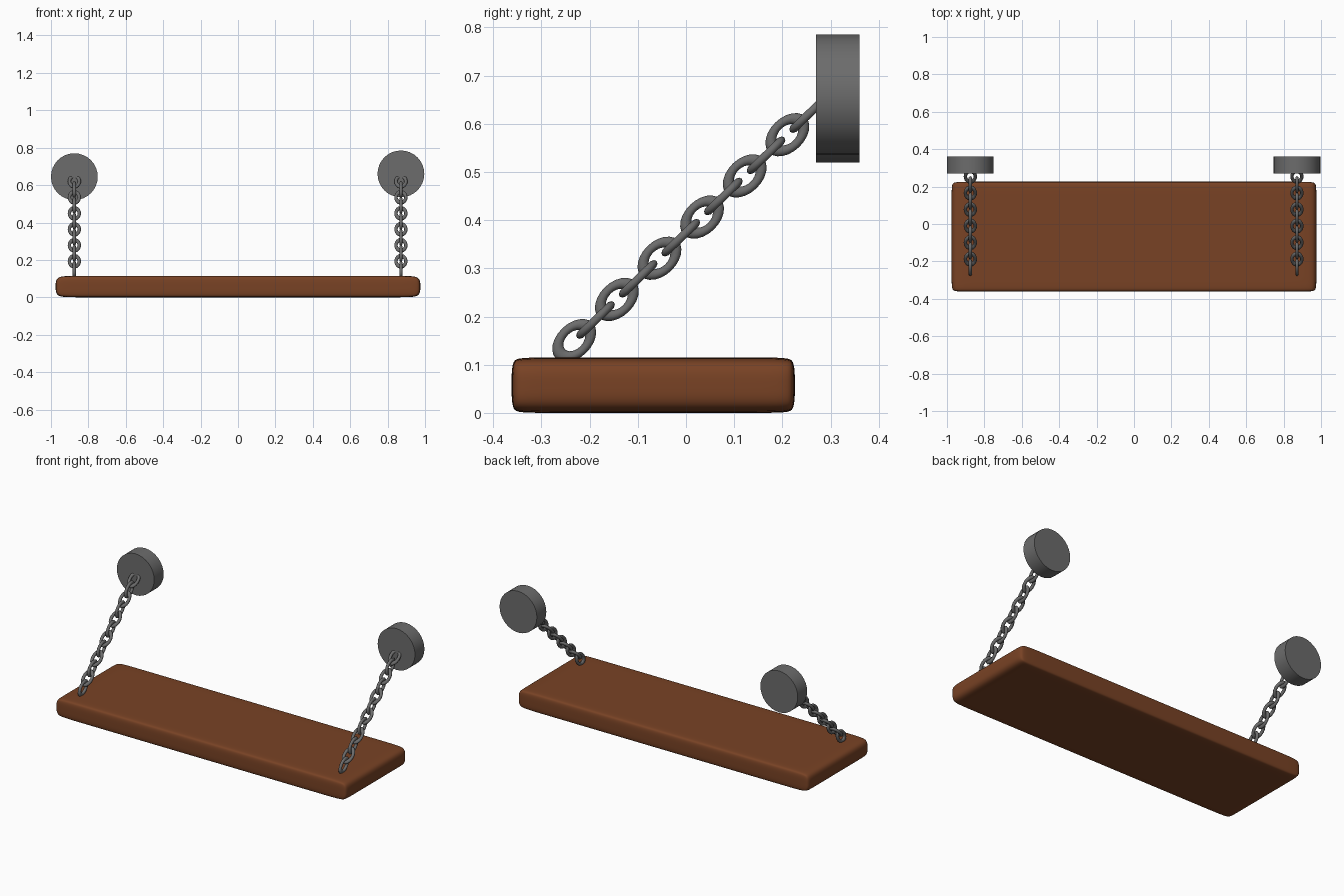
import bpy, bmesh, math
from mathutils import Matrix, Vector

if "Cube" in bpy.data.objects:
    bpy.data.objects.remove(bpy.data.objects["Cube"])


def material(name, rgb):
    m = bpy.data.materials.new(name)
    m.diffuse_color = (*rgb, 1)
    m.use_nodes = True
    m.node_tree.nodes["Principled BSDF"].inputs["Base Color"].default_value = m.diffuse_color
    return m


wood = material("brown wood", (0.19, 0.055, 0.018))
steel = material("grey steel", (0.15, 0.15, 0.15))


def add_object(name, bm, mat):
    bmesh.ops.recalc_face_normals(bm, faces=bm.faces)
    me = bpy.data.meshes.new(name)
    bm.to_mesh(me)
    bm.free()
    me.materials.append(mat)
    ob = bpy.data.objects.new(name, me)
    bpy.context.collection.objects.link(ob)
    return ob


def smooth(ob, angle):
    bpy.ops.object.select_all(action='DESELECT')
    ob.select_set(True)
    bpy.context.view_layer.objects.active = ob
    bpy.ops.object.shade_smooth_by_angle(angle=math.radians(angle))


# Seat: box cage with supporting loops, softened by subdivision
bm = bmesh.new()
bmesh.ops.create_cube(bm, size=1, matrix=Matrix.Translation((0, -0.068, 0.0575))
                      @ Matrix.Diagonal((1.95, 0.588, 0.115, 1)))
cuts = [((x, 0, 0), (1, 0, 0)) for x in (-0.88, 0, 0.88)]
cuts += [((0, y, 0), (0, 1, 0)) for y in (-0.335, 0.199)]
cuts += [((0, 0, 0.0575), (0, 0, 1))]
for co, no in cuts:
    bmesh.ops.bisect_plane(bm, geom=bm.verts[:] + bm.edges[:] + bm.faces[:],
                           plane_co=co, plane_no=no)
seat = add_object("seat", bm, wood)
sub = seat.modifiers.new("soften", 'SUBSURF')
sub.levels = sub.render_levels = 3
for p in seat.data.polygons:
    p.use_smooth = True


def add_link(bm, matrix, major=0.0265, minor=0.009, stretch=1.5, n=24, k=10):
    """Oval ring in its local XY plane, long along X."""
    rings = []
    for i in range(n):
        a = 2 * math.pi * i / n
        ring = []
        for j in range(k):
            b = 2 * math.pi * j / k
            r = major + minor * math.cos(b)
            ring.append(bm.verts.new(matrix @ Vector(
                (stretch * r * math.cos(a), r * math.sin(a), minor * math.sin(b)))))
        rings.append(ring)
    for i in range(n):
        p, q = rings[i], rings[(i + 1) % n]
        for j in range(k):
            bm.faces.new((p[j], q[j], q[(j + 1) % k], p[(j + 1) % k]))


# Chains and round wall mounts, one pair per side
start, end = Vector((0, -0.232, 0.150)), Vector((0, 0.2545, 0.62))
along = (end - start).normalized()
side = Vector((1, 0, 0))
for label, x, z in (("left", -0.875, 0.645), ("right", 0.871, 0.66)):
    bm = bmesh.new()
    for i in range(12):
        # alternate links turn a quarter about the chain
        v = along.cross(side) if i % 2 == 0 else side
        rot = Matrix((along, v, along.cross(v))).transposed().to_4x4()
        pos = start.lerp(end, i / 11) + Vector((x, 0, 0))
        add_link(bm, Matrix.Translation(pos) @ rot)
    smooth(add_object(label + "_chain", bm, steel), 60)

    bm = bmesh.new()
    bmesh.ops.create_cone(bm, cap_ends=True, segments=32, radius1=0.125, radius2=0.125,
                          depth=0.09, matrix=Matrix.Translation((x, 0.315, z))
                          @ Matrix.Rotation(math.pi / 2, 4, 'X'))
    smooth(add_object(label + "_wall_mount", bm, steel), 30)
